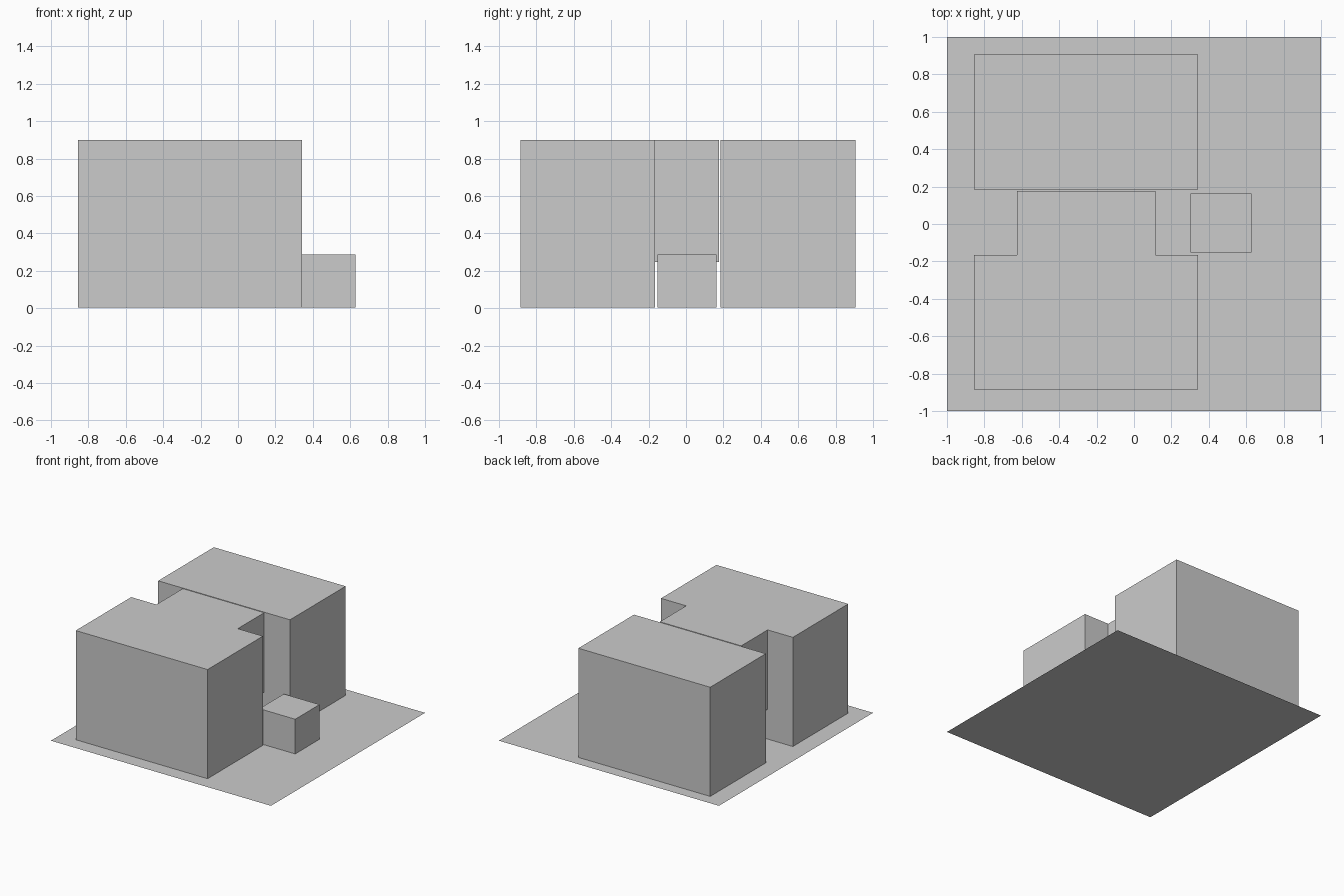
import bpy, bmesh
from mathutils import Vector

if "Cube" in bpy.data.objects:
    bpy.data.objects.remove(bpy.data.objects["Cube"])


def box_bm(x, y, z):
    bm = bmesh.new()
    bmesh.ops.create_cube(bm, size=1)
    for v in bm.verts:
        v.co = Vector([a[0] if c < 0 else a[1] for c, a in zip(v.co, (x, y, z))])
    return bm


def finish(bm, name):
    bmesh.ops.recalc_face_normals(bm, faces=bm.faces[:])
    mesh = bpy.data.meshes.new(name)
    bm.to_mesh(mesh)
    bm.free()
    ob = bpy.data.objects.new(name, mesh)
    bpy.context.collection.objects.link(ob)
    return ob


# Ground slab: a single flat sheet
bpy.ops.mesh.primitive_plane_add(size=2)
bpy.context.object.name = "base_plane"

BASE, TOP = 0.003, 0.9
SPAN = (-0.855, 0.343)

# Rear block and small low block
finish(box_bm(SPAN, (0.185, 0.907), (BASE, TOP)), "rear_block")
finish(box_bm((0.302, 0.627), (-0.153, 0.163), (BASE, 0.288)), "small_block")

# Front block, cut so that a raised bridge can be extruded from its back face
bm = box_bm(SPAN, (-0.885, -0.166), (BASE, TOP))
for co, no in (((-0.626, 0, 0), (1, 0, 0)), ((0.114, 0, 0), (1, 0, 0)),
               ((0, 0, 0.247), (0, 0, 1))):
    bmesh.ops.bisect_plane(bm, geom=bm.verts[:] + bm.edges[:] + bm.faces[:],
                           plane_co=co, plane_no=no)
bm.normal_update()
patch = []
for f in bm.faces:
    c = f.calc_center_median()
    if f.normal.y > 0.9 and -0.626 < c.x < 0.114 and c.z > 0.247:
        patch.append(f)
out = bmesh.ops.extrude_discrete_faces(bm, faces=[]) if not patch else \
    bmesh.ops.extrude_face_region(bm, geom=patch)
for v in out.get("geom", []):
    if isinstance(v, bmesh.types.BMVert):
        v.co.y = 0.177
bmesh.ops.delete(bm, geom=[f for f in patch if f.is_valid], context='FACES_ONLY')
finish(bm, "front_block_with_bridge")
